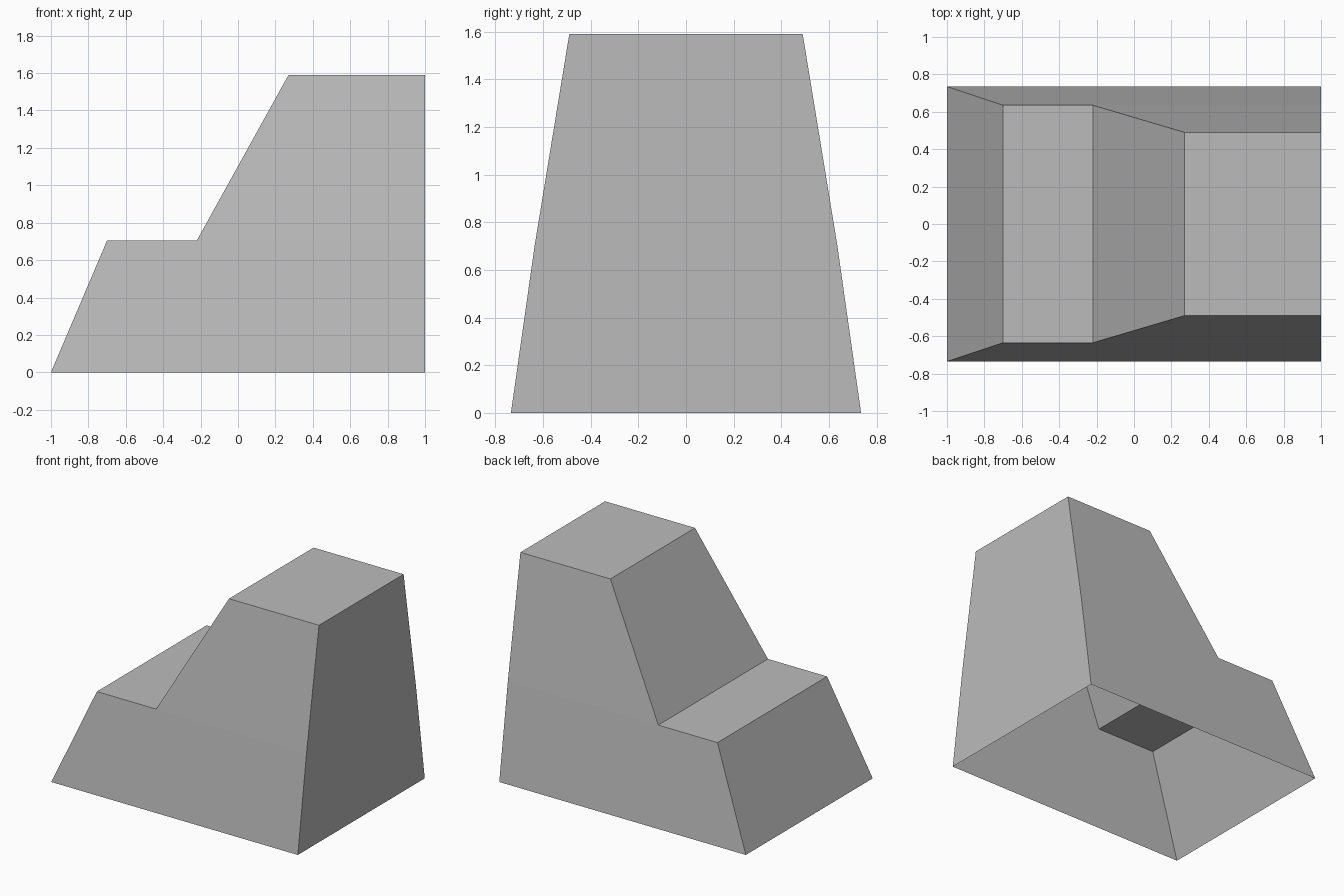
import bpy
import bmesh

if "Cube" in bpy.data.objects:
    bpy.data.objects.remove(bpy.data.objects["Cube"])

# One plain grey for the whole model
grey = bpy.data.materials.new("plain_grey")
grey.diffuse_color = (0.5, 0.5, 0.5, 1.0)
grey.use_nodes = True
grey.node_tree.nodes["Principled BSDF"].inputs["Base Color"].default_value = grey.diffuse_color

# Side outline as (x, half width, z): foot, low step, slope, high top, back wall
outline = [
    (-1.0, 0.735, 0.0),
    (-0.70, 0.635, 0.705),
    (-0.22, 0.635, 0.705),
    (0.27, 0.49, 1.59),
    (1.0, 0.49, 1.59),
    (1.0, 0.635, 0.705),
    (1.0, 0.735, 0.0),
]

bm = bmesh.new()
front = [bm.verts.new((x, -w, z)) for x, w, z in outline]
back = [bm.verts.new((x, w, z)) for x, w, z in outline]

# Strips across the width: left slope, low top, upper slope, high top, right wall
for i in range(len(outline) - 1):
    bm.faces.new((front[i], front[i + 1], back[i + 1], back[i]))

# Leaning side walls, lower and upper halves; the underside stays open
for side, flip in ((front, True), (back, False)):
    for ids in ((0, 1, 2, 5, 6), (2, 3, 4, 5)):
        order = reversed(ids) if flip else ids
        bm.faces.new([side[i] for i in order])

bm.normal_update()
mesh = bpy.data.meshes.new("stepped_shell")
bm.to_mesh(mesh)
bm.free()
mesh.materials.append(grey)
shell = bpy.data.objects.new("stepped_shell", mesh)
bpy.context.collection.objects.link(shell)
